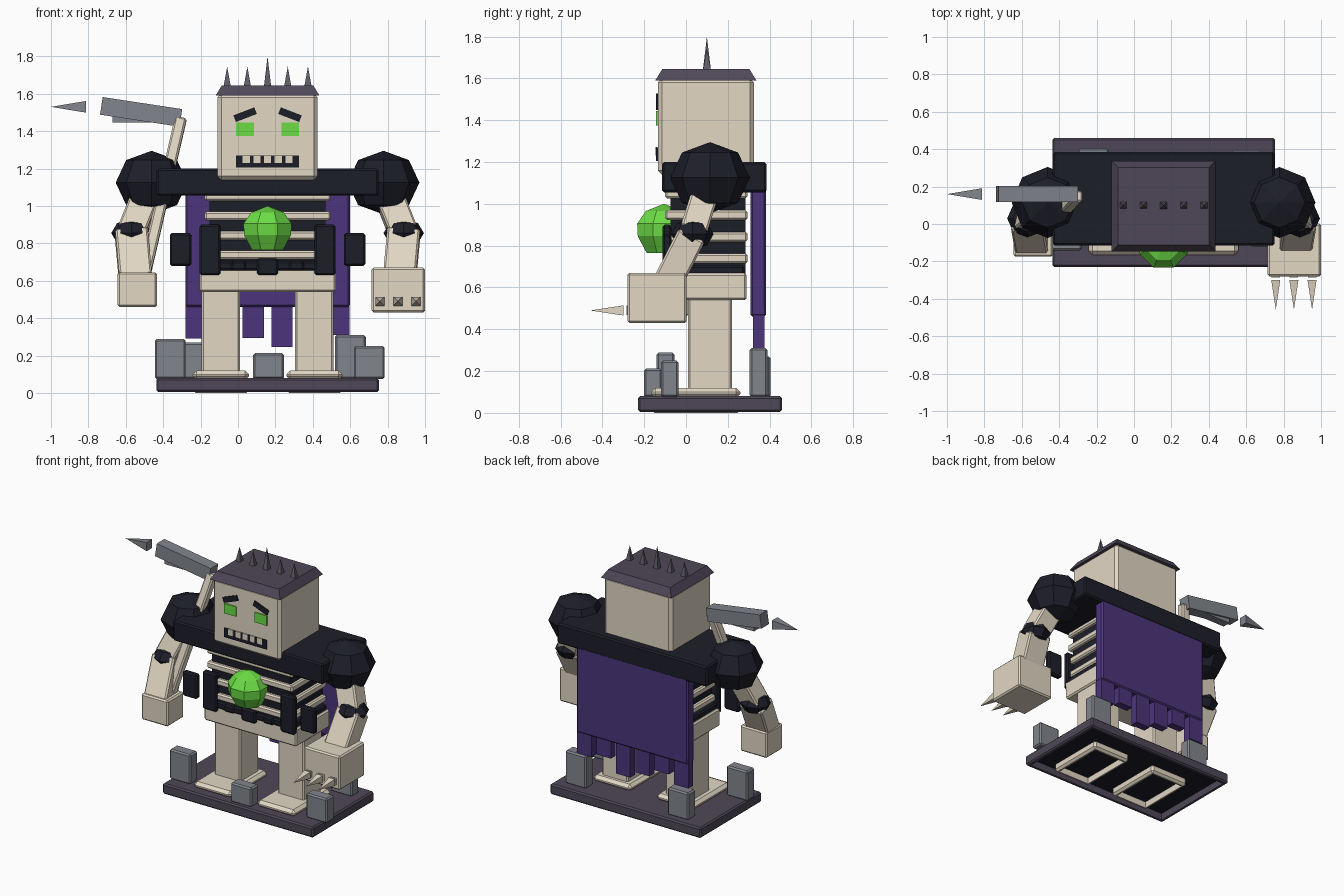
import bpy
import bmesh
from math import radians, pi
from mathutils import Vector, Matrix

default_cube = bpy.data.objects.get("Cube")
if default_cube:
    bpy.data.objects.remove(default_cube, do_unlink=True)


def make_material(name, red, green, blue):
    material = bpy.data.materials.new(name)
    material.use_nodes = True
    colour = (red, green, blue, 1)
    material.diffuse_color = colour
    material.node_tree.nodes["Principled BSDF"].inputs["Base Color"].default_value = colour
    return material


bone = make_material("pale bone", .76, .68, .55)
iron = make_material("dark iron", .012, .013, .022)
slate = make_material("purple slate", .078, .064, .098)
steel = make_material("spike steel", .12, .11, .14)
rock = make_material("grey rock", .22, .235, .265)
cloth = make_material("purple cloth", .072, .035, .2)
glow = make_material("glowing green", .15, .72, .06)

MIDDLE = .158          # centre line of the body
SIDES = (("right", -1), ("left", 1))


def finish(name, mesh_builder, material, matrix=None):
    """Turn a bmesh into a named, flat shaded object."""
    if matrix:
        mesh_builder.transform(matrix)
    bmesh.ops.recalc_face_normals(mesh_builder, faces=mesh_builder.faces)
    mesh = bpy.data.meshes.new(name)
    mesh_builder.to_mesh(mesh)
    mesh_builder.free()
    mesh.materials.append(material)
    item = bpy.data.objects.new(name, mesh)
    bpy.context.collection.objects.link(item)
    return item


def box(name, material, x, y, z, bevel=.01, matrix=None):
    """Box given by its (low, high) ranges, with chamfered edges."""
    low, high = Vector((x[0], y[0], z[0])), Vector((x[1], y[1], z[1]))
    builder = bmesh.new()
    bmesh.ops.create_cube(builder, size=1)
    bmesh.ops.scale(builder, vec=high - low, verts=builder.verts)
    bmesh.ops.translate(builder, vec=(low + high) / 2, verts=builder.verts)
    if bevel:
        bmesh.ops.bevel(builder, geom=builder.edges[:], offset=bevel,
                        segments=1, affect='EDGES')
    return finish(name, builder, material, matrix)


def hollow_underside(item, rim, depth):
    """Sink the bottom face inside a rim and paint it dark."""
    item.data.materials.append(iron)
    builder = bmesh.new()
    builder.from_mesh(item.data)
    under = min(builder.faces, key=lambda face: face.calc_center_median().z)
    bmesh.ops.inset_region(builder, faces=[under], thickness=rim)
    sunk = bmesh.ops.extrude_discrete_faces(builder, faces=[under])["faces"][0]
    bmesh.ops.translate(builder, vec=(0, 0, depth), verts=sunk.verts)
    sunk.material_index = 1
    builder.to_mesh(item.data)
    builder.free()


def span(centre, width):
    return centre - width / 2, centre + width / 2


def aim(start, end):
    """Frame at start whose z axis points to end."""
    direction = Vector(end) - Vector(start)
    turn = direction.to_track_quat('Z', 'Y').to_matrix().to_4x4()
    return Matrix.Translation(start) @ turn, direction.length


def beam(name, material, start, end, width, depth, bevel=.01):
    """Chamfered bar between two points, kept square to the x axis."""
    axis = (Vector(end) - Vector(start)).normalized()
    side = Vector((1, 0, 0))
    side = (side - axis * side.dot(axis)).normalized()
    frame = Matrix((side, axis.cross(side), axis)).transposed().to_4x4()
    length = (Vector(end) - Vector(start)).length
    return box(name, material, span(0, width), span(0, depth), (0, length),
               bevel, Matrix.Translation(start) @ frame)


def spike(name, material, start, end, radius):
    """Four sided point."""
    frame, length = aim(start, end)
    builder = bmesh.new()
    bmesh.ops.create_cone(builder, cap_ends=True, segments=4, radius1=radius,
                          radius2=0, depth=length)
    lift = Matrix.Translation((0, 0, length / 2)) @ Matrix.Rotation(pi / 4, 4, 'Z')
    return finish(name, builder, material, frame @ lift)


def ball(name, material, centre, size):
    builder = bmesh.new()
    bmesh.ops.create_uvsphere(builder, u_segments=8, v_segments=4, radius=1)
    return finish(name, builder, material,
                  Matrix.Translation(centre) @ Matrix.Diagonal((*size, 1)))


# Base slab, open underneath
base = box("base", slate, (-.437, .753), (-.23, .46), (.005, .08))
hollow_underside(base, .025, .05)

# Rocks: x centre, y centre, top
rocks = ((-.362, -.098, .288), (-.218, .362, .27), (.163, -.158, .213),
         (.601, .347, .31), (.702, -.078, .25))
for x, y, top in rocks:
    box("rock", rock, span(x, .165), span(y, .085), (.075, top))

# Legs, feet and the hollow soles showing underneath
for side, sign in SIDES:
    x = MIDDLE + sign * .25
    box(side + "_leg", bone, span(x, .205), (.01, .22), (.1, .56))
    box(side + "_foot", bone, span(x, .3), (-.165, .26), (.07, .12), .02)
    sole = box(side + "_sole", bone, span(x, .3), (-.165, .26), (0, .065), .015)
    hollow_underside(sole, .015, .045)

# Pelvis, dark core and ribs
box("pelvis", bone, span(MIDDLE, .73), (-.09, .29), (.54, .668))
box("torso_core", iron, span(MIDDLE, .62), (-.075, .285), (.6, 1.1), 0)
for index in range(4):
    z = .738 + index * .104
    box("rib", bone, span(MIDDLE, .675), (-.1, .295), span(z, .048))

# Belt plates
box("belt", iron, span(MIDDLE, .7), (-.1, .28), (.655, .705))
box("belt_centre", iron, span(MIDDLE, .112), (-.115, -.07), (.63, .72))
for side, sign in SIDES:
    box(side + "_belt_plate", iron, span(MIDDLE + sign * .307, .112), (-.112, -.07), (.63, .9))
    box(side + "_belt_stud", iron, span(MIDDLE + sign * .155, .08), (-.112, -.07), (.655, .705))
    box(side + "_hip_plate", iron, span(MIDDLE + sign * .465, .115), (-.112, -.07), (.68, .855))

# Chest gem, lathed from a short profile
builder = bmesh.new()
profile = ((0, 1), (.095, .965), (.139, .905), (.136, .845), (.09, .765), (0, .765))
points = [builder.verts.new((radius, 0, z)) for radius, z in profile]
edges = [builder.edges.new(pair) for pair in zip(points, points[1:])]
bmesh.ops.spin(builder, geom=points + edges, cent=(0, 0, 0), axis=(0, 0, 1),
               angle=2 * pi, steps=8)
bmesh.ops.remove_doubles(builder, verts=builder.verts, dist=.001)
finish("chest_gem", builder, glow,
       Matrix.Translation((MIDDLE, -.105, 0)) @ Matrix.Rotation(pi / 8, 4, 'Z'))

# Cape with a ragged hem
box("cape", cloth, span(MIDDLE, .88), (.308, .383), (.46, 1.1))
for index, hem in enumerate((.29, .35, .295, .245, .34, .31)):
    x = MIDDLE + (index - 2.5) * .153
    box("cape_tatter", cloth, span(x, .113), (.32, .375), (hem, .5), 0)

# Shoulder yoke and head
box("shoulder_yoke", iron, span(MIDDLE, 1.185), (-.115, .385), (1.055, 1.2))
box("head", bone, span(MIDDLE, .535), (-.135, .325), (1.14, 1.6), .02)

# Sloped cap and its row of spikes
cap = box("cap", slate, span(MIDDLE, .555), (-.147, .337), (1.59, 1.645), 0)
for vertex in cap.data.vertices:
    if vertex.co.z > 1.6:
        vertex.co.x = MIDDLE + (vertex.co.x - MIDDLE) * .88
        vertex.co.y = .095 + (vertex.co.y - .095) * .86
for index in range(-2, 3):
    x = MIDDLE + index * .108
    tip = 1.745 if index else 1.8
    spike("cap_spike", steel, (x, .1, 1.64), (x, .1, tip), .027)

# Face plates
face = (-.143, -.134)
for side, sign in SIDES:
    box(side + "_eye", glow, span(MIDDLE + sign * .121, .095), face, (1.375, 1.445), 0)
    tilt = (Matrix.Translation((MIDDLE + sign * .12, 0, 1.488))
            @ Matrix.Rotation(sign * radians(21), 4, 'Y'))
    box(side + "_brow", iron, span(0, .12), face, span(0, .038), 0, tilt)
box("mouth", iron, span(MIDDLE, .335), face, (1.205, 1.27), 0)
for index in range(-2, 3):
    box("tooth", bone, span(MIDDLE + index * .057, .038), (-.146, -.138), (1.23, 1.272), 0)

# Arms
for side, sign in SIDES:
    shoulder = (MIDDLE + sign * .62, .115, 1.125)
    elbow = (MIDDLE + sign * .728, .03, .855)
    wrist = (MIDDLE + sign * .705, -.1, .6)
    ball(side + "_shoulder", iron, shoulder, (.192, .19, .17))
    beam(side + "_upper_arm", bone, shoulder, elbow, .15, .13)
    beam(side + "_forearm", bone, elbow, wrist, .175, .14)
    ball(side + "_elbow_band", iron, elbow, (.108, .102, .075))

# Hands and claws
box("right_hand", bone, (-.643, -.433), (-.175, .01), (.46, .645))
box("left_hand", bone, (.715, 1), (-.28, .003), (.43, .67))
for x in (.758, .855, .952):
    spike("claw", bone, (x, -.3, .49), (x, -.458, .49), .034)
    box("claw_socket", bone, span(x, .045), (-.285, -.27), span(.49, .045), 0)

# Hammer held over the shoulder
beam("hammer_handle", bone, (-.53, -.085, .5), (-.305, .15, 1.47), .063, .063)
tilt = Matrix.Translation((-.518, .16, 1.503)) @ Matrix.Rotation(radians(8.6), 4, 'Y')
box("hammer_head", rock, span(0, .43), span(0, .085), span(0, .095), 0, tilt)
box("hammer_wedge", rock, (-.67, -.45), span(.16, .06), (1.445, 1.49), 0)
spike("hammer_spike", rock, (-.812, .16, 1.53), (-1, .16, 1.53), .044)
